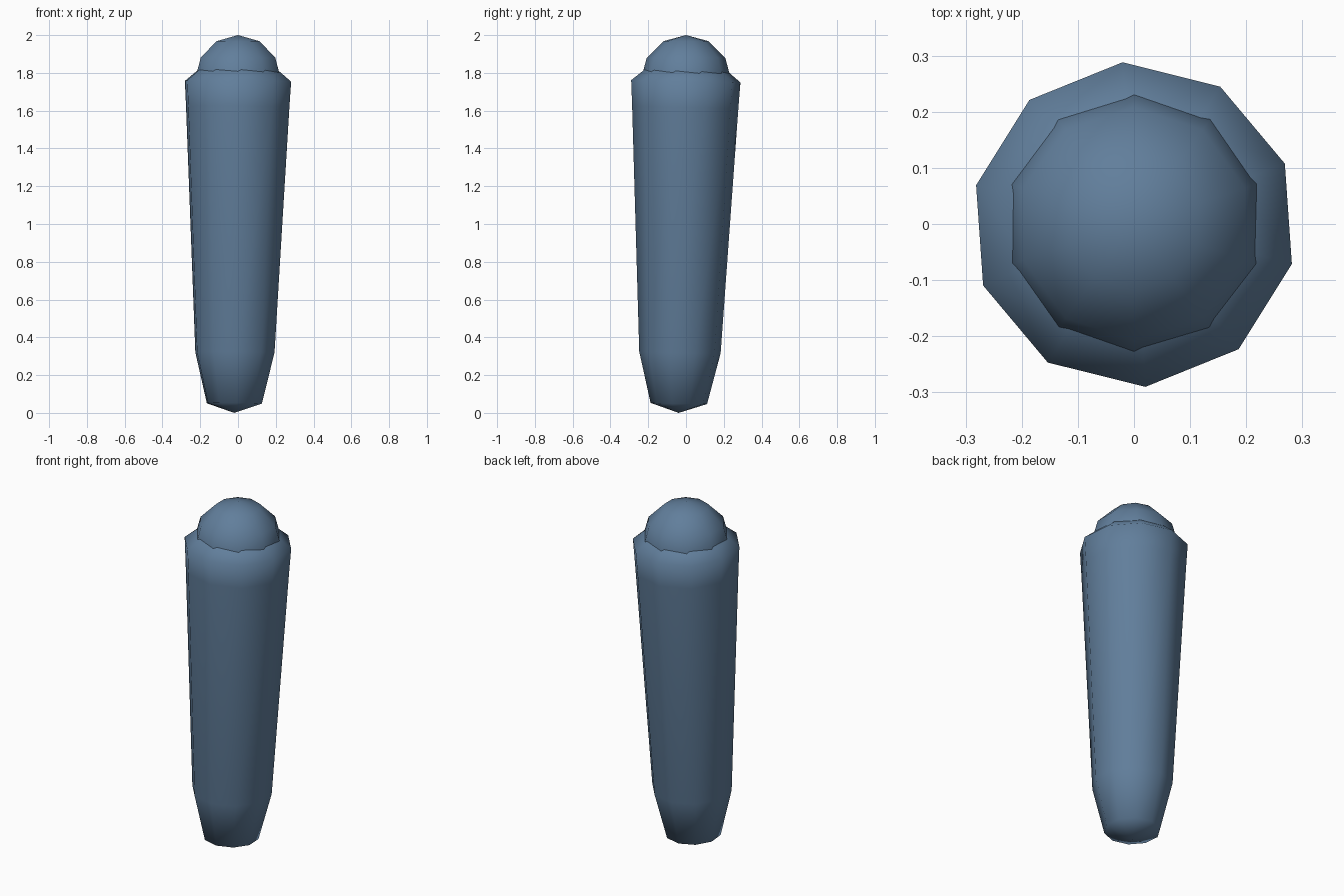
import bpy, bmesh, math
from mathutils import Vector

if "Cube" in bpy.data.objects:
    bpy.data.objects.remove(bpy.data.objects["Cube"])

SIDES = 10

def finish(bm, name):
    bmesh.ops.recalc_face_normals(bm, faces=bm.faces)
    for f in bm.faces:
        f.smooth = True
    me = bpy.data.meshes.new(name)
    bm.to_mesh(me)
    bm.free()
    ob = bpy.data.objects.new(name, me)
    bpy.context.collection.objects.link(ob)
    mat = bpy.data.materials.get("blue") or bpy.data.materials.new("blue")
    mat.diffuse_color = (0.12, 0.21, 0.33, 1)
    mat.use_nodes = True
    mat.node_tree.nodes["Principled BSDF"].inputs["Base Color"].default_value = mat.diffuse_color
    me.materials.append(mat)
    return ob

# tapered body: rings of (radius, height) closed by a point at each end
profile = [(0.15, 0.05), (0.216, 0.32), (0.282, 1.62), (0.29, 1.756), (0.2, 1.83)]
bm = bmesh.new()
rings = []
for r, z in profile:
    angles = [math.radians(22) + math.tau * i / SIDES for i in range(SIDES)]
    rings.append([bm.verts.new((r * math.cos(a), r * math.sin(a), z)) for a in angles])
tip, crown = bm.verts.new((0, 0, 0)), bm.verts.new((0, 0, 1.87))
for i in range(SIDES):
    j = (i + 1) % SIDES
    for a, b in zip(rings, rings[1:]):
        bm.faces.new((a[i], a[j], b[j], b[i]))
    bm.faces.new((tip, rings[0][j], rings[0][i]))
    bm.faces.new((crown, rings[-1][i], rings[-1][j]))
body = finish(bm, "body")
# slight lean of the body axis
body.location = (-0.02, -0.039, 0)
body.rotation_mode = 'QUATERNION'
body.rotation_quaternion = Vector((0, 0, 1)).rotation_difference(Vector((0.02, 0.038, 1.756)))

# dome on top
bm = bmesh.new()
bmesh.ops.create_uvsphere(bm, u_segments=SIDES, v_segments=6, radius=0.24)
dome = finish(bm, "dome")
dome.location = (0, 0, 1.76)
